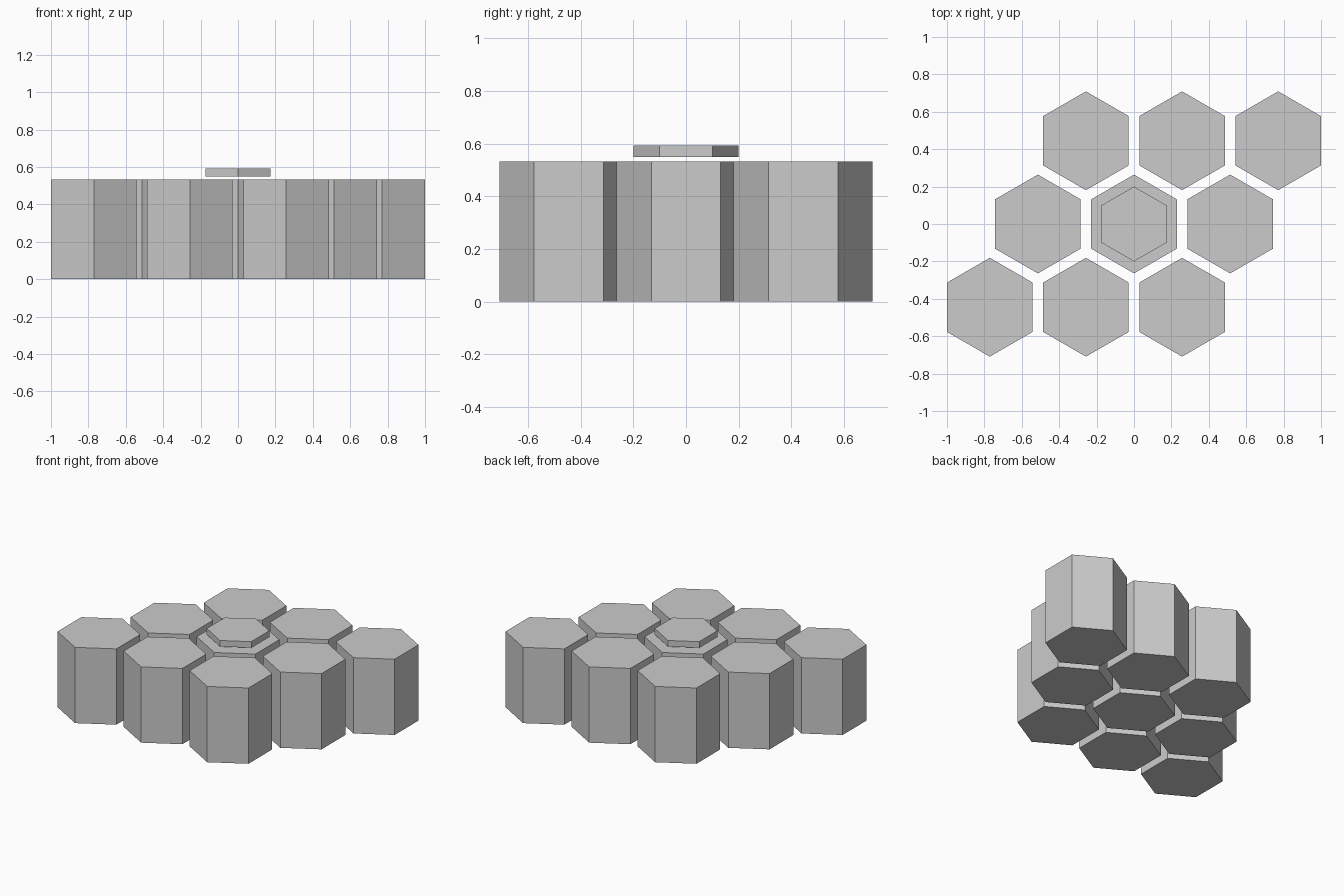
import bpy
import math

if "Cube" in bpy.data.objects:
    bpy.data.objects.remove(bpy.data.objects["Cube"])

STEP_X, STEP_Y = 0.514, 0.445   # honeycomb spacing
CELL_R, CELL_H = 0.264, 0.533


def hex_prism(name, x, y, z0, z1, radius):
    """Six-sided prism with its corners pointing along y."""
    bpy.ops.mesh.primitive_cylinder_add(
        vertices=6, radius=radius, depth=z1 - z0, location=(x, y, (z0 + z1) / 2))
    obj = bpy.context.object
    obj.name = name
    # make sure a corner points along +y
    top = obj.data.vertices[0].co
    obj.rotation_euler.z = math.pi / 2 - math.atan2(top.y, top.x)
    return obj


# 3 x 3 skewed honeycomb of columns
for row in (-1, 0, 1):
    for col in (-1, 0, 1):
        hex_prism(f"hex_column_{row + 2}_{col + 2}",
                  (col + row / 2) * STEP_X, row * STEP_Y, 0, CELL_H, CELL_R)

# small plate hovering just above the middle column
hex_prism("centre_plate", 0, 0, 0.55, 0.593, 0.2)
